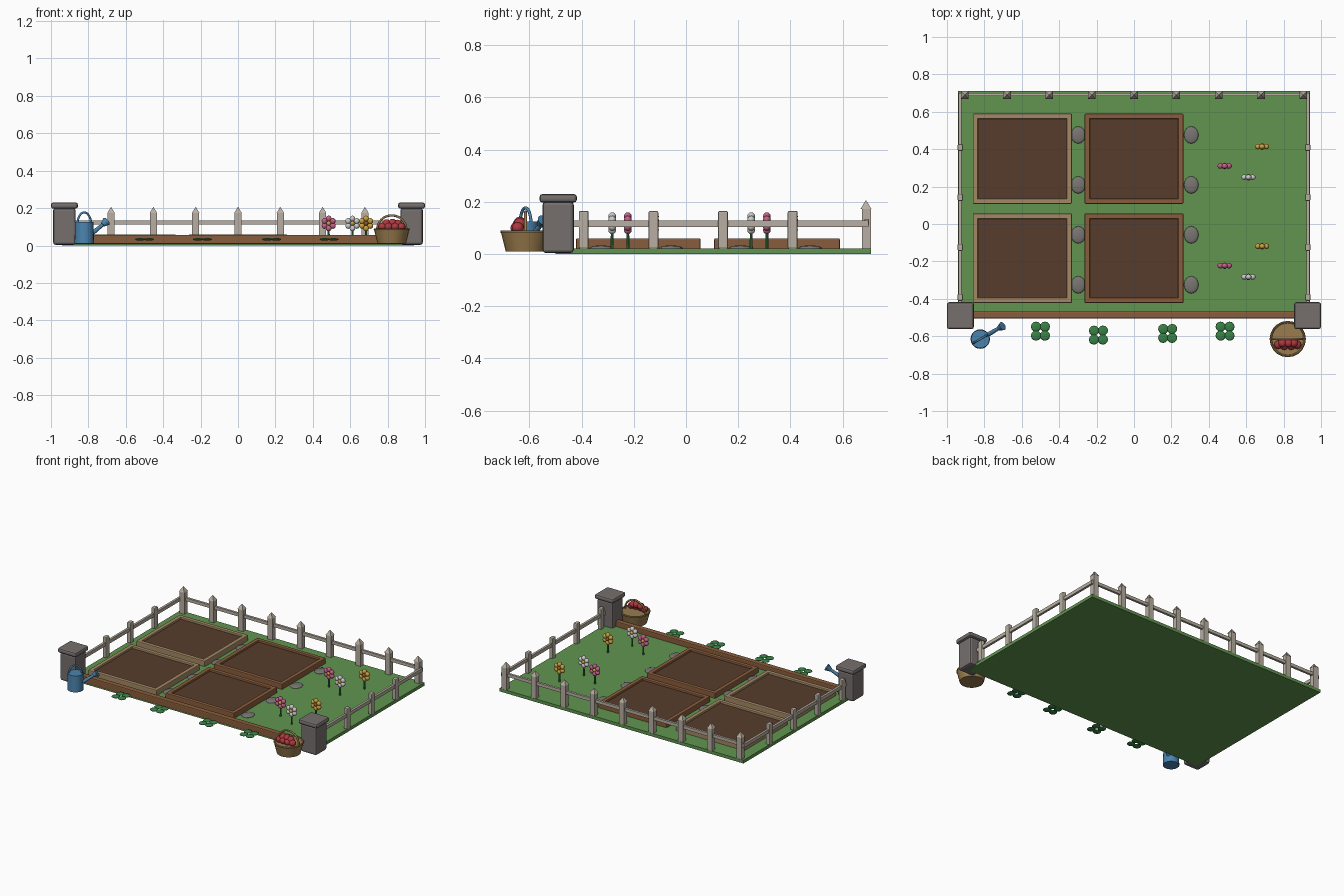
import bpy, math
from mathutils import Vector

if "Cube" in bpy.data.objects:
    bpy.data.objects.remove(bpy.data.objects["Cube"])

def mat(name, r, g, b):
    m = bpy.data.materials.new(name)
    m.diffuse_color = (r, g, b, 1)
    m.use_nodes = True
    m.node_tree.nodes["Principled BSDF"].inputs["Base Color"].default_value = m.diffuse_color
    return m

GRASS = mat("grass", .12, .30, .08)
WOOD = mat("weathered_wood", .48, .43, .36)
STONE = mat("stone", .18, .16, .155)
TAN = mat("tan_wood", .37, .25, .13)
BROWN = mat("brown_wood", .25, .11, .045)
SOIL = mat("soil", .095, .045, .026)
PATH = mat("path_stone", .19, .18, .17)
LEAF = mat("leaf", .04, .22, .06)
BLUE = mat("blue_metal", .07, .23, .42)
WICKER = mat("wicker", .32, .20, .075)
RED = mat("red_fruit", .42, .04, .05)
PINK = mat("pink_petal", .55, .12, .25)
WHITE = mat("white_petal", .7, .7, .7)
GOLD = mat("gold_petal", .6, .36, .05)

def finish(name, m, smooth=False):
    o = bpy.context.object
    o.name = name
    o.data.materials.append(m)
    if smooth:
        bpy.ops.object.shade_smooth_by_angle(angle=math.radians(40))
    return o

def box(name, m, x0, x1, y0, y1, z0, z1, bevel=0):
    bpy.ops.mesh.primitive_cube_add(size=1, location=((x0+x1)/2, (y0+y1)/2, (z0+z1)/2))
    o = bpy.context.object
    o.scale = (x1-x0, y1-y0, z1-z0)
    bpy.ops.object.transform_apply(location=False, rotation=False, scale=True)
    finish(name, m)
    if bevel:
        b = o.modifiers.new("bevel", 'BEVEL')
        b.width, b.segments = bevel, 2
    return o

def ball(name, m, loc, r, seg=12, rings=8):
    bpy.ops.mesh.primitive_uv_sphere_add(segments=seg, ring_count=rings, radius=1, location=loc)
    bpy.context.object.scale = r
    return finish(name, m, True)

def rod(name, m, a, b, r1, r2, n=12):
    a, b = Vector(a), Vector(b)
    bpy.ops.mesh.primitive_cone_add(vertices=n, radius1=r1, radius2=r2, depth=(b-a).length,
        location=(a+b)/2, rotation=(b-a).to_track_quat('Z', 'Y').to_euler())
    return finish(name, m, True)

def arch(name, m, centre, angle, rx, rz, thick):
    # half-ellipse tube standing in a vertical plane
    c = bpy.data.curves.new(name, 'CURVE')
    c.dimensions = '3D'
    c.bevel_depth, c.bevel_resolution = thick, 2
    s = c.splines.new('POLY')
    s.points.add(16)
    for i, p in enumerate(s.points):
        t = math.pi*i/16
        h = rx*math.cos(t)
        p.co = (h*math.cos(angle), h*math.sin(angle), rz*math.sin(t), 1)
    o = bpy.data.objects.new(name, c)
    o.location = centre
    bpy.context.collection.objects.link(o)
    c.materials.append(m)

# lawn and front edging board
box("lawn", GRASS, -.94, .94, -.5, .71, 0, .022)
box("front_board", BROWN, -.88, .88, -.505, -.467, .008, .057, .006)

# gate pillars and side fences
for s in (-1, 1):
    cx = s*.928
    box("pillar", STONE, cx-.06, cx+.06, -.55, -.43, .004, .2, .012)
    box("pillar_cap", STONE, cx-.072, cx+.072, -.562, -.418, .197, .23, .012)
    fx = s*.929
    box("side_rail", WOOD, fx-.008, fx+.008, -.45, .7, .104, .128)
    for i in range(4):
        y = -.392 + i*.267
        box("side_post", WOOD, fx-.014, fx+.014, y-.019, y+.019, .02, .165, .006)

# back fence with pointed posts
box("back_rail", WOOD, -.93, .93, .685, .701, .112, .134)
for i in range(9):
    x = -.905 + i*.22625
    box("back_post", WOOD, x-.019, x+.019, .675, .709, .018, .175)
    bpy.ops.mesh.primitive_cone_add(vertices=4, radius1=.029, depth=.034,
        location=(x, .69, .19), rotation=(0, 0, math.pi/4))
    finish("post_point", WOOD)

# raised beds: soil with four frame boards
for x0, x1, m in ((-.862, -.332, TAN), (-.264, .264, BROWN)):
    for y0, y1 in ((.108, .59), (-.422, .056)):
        t = .028
        box("soil", SOIL, x0+.01, x1-.01, y0+.01, y1-.01, .01, .046)
        box("bed_board", m, x0, x1, y0, y0+t, .015, .06, .005)
        box("bed_board", m, x0, x1, y1-t, y1, .015, .06, .005)
        box("bed_board", m, x0, x0+t, y0+t/2, y1-t/2, .015, .06, .005)
        box("bed_board", m, x1-t, x1, y0+t/2, y1-t/2, .015, .06, .005)

# stepping stones
for x in (-.298, .306):
    for i in range(4):
        ball("stepping_stone", PATH, (x, .476 - i*.267, .022), (.039, .046, .011), 16)

# flowers
for y0 in (0, -.533):
    for x, y, m in ((.485, .31, PINK), (.612, .25, WHITE), (.685, .414, GOLD)):
        y += y0
        rod("flower_stem", LEAF, (x, y, .018), (x, y, .115), .006, .005, 8)
        for k in range(6):
            a = math.pi/2 + k*math.pi/3
            ball("petal", m, (x+.026*math.cos(a), y, .118+.026*math.sin(a)), (.016, .015, .016), 10, 6)
        ball("flower_centre", GOLD if m != GOLD else BROWN, (x, y, .118), (.013, .018, .013), 10, 6)

# clover patches
for x, y in ((-.5, -.573), (-.19, -.594), (.18, -.585), (.487, -.573)):
    for sx in (-1, 1):
        for sy in (-1, 1):
            ball("clover_leaf", LEAF, (x+sx*.024, y+sy*.024, .033), (.027, .027, .007))

# watering can, turned 30 degrees
cx, cy, ang = -.822, -.615, math.radians(30)
dx, dy = math.cos(ang), math.sin(ang)
def along(d, z):
    return (cx+d*dx, cy+d*dy, z)
rod("can_body", BLUE, along(0, .012), along(0, .125), .052, .049, 20)
rod("can_spout", BLUE, along(.035, .055), along(.122, .117), .013, .009)
rod("can_rose", BLUE, along(.112, .11), along(.138, .129), .012, .024)
arch("can_handle", BLUE, (cx, cy, .115), ang, .042, .062, .006)

# fruit basket
bx, by = .822, -.615
rod("basket", WICKER, (bx, by, .01), (bx, by, .085), .076, .095, 20)
bpy.ops.mesh.primitive_torus_add(location=(bx, by, .085), major_radius=.091, minor_radius=.006,
    major_segments=20, minor_segments=8)
finish("basket_rim", WICKER, True)
arch("basket_handle", WICKER, (bx, by, .085), 0, .078, .076, .006)
for x, y, z in ((-.05, -.03, .1), (-.018, -.035, .1), (.018, -.035, .1), (.05, -.03, .1),
                (-.028, -.022, .118), (.004, -.022, .121), (.032, -.022, .116)):
    ball("fruit", RED, (bx+x, by+y, z), (.023, .023, .022))
